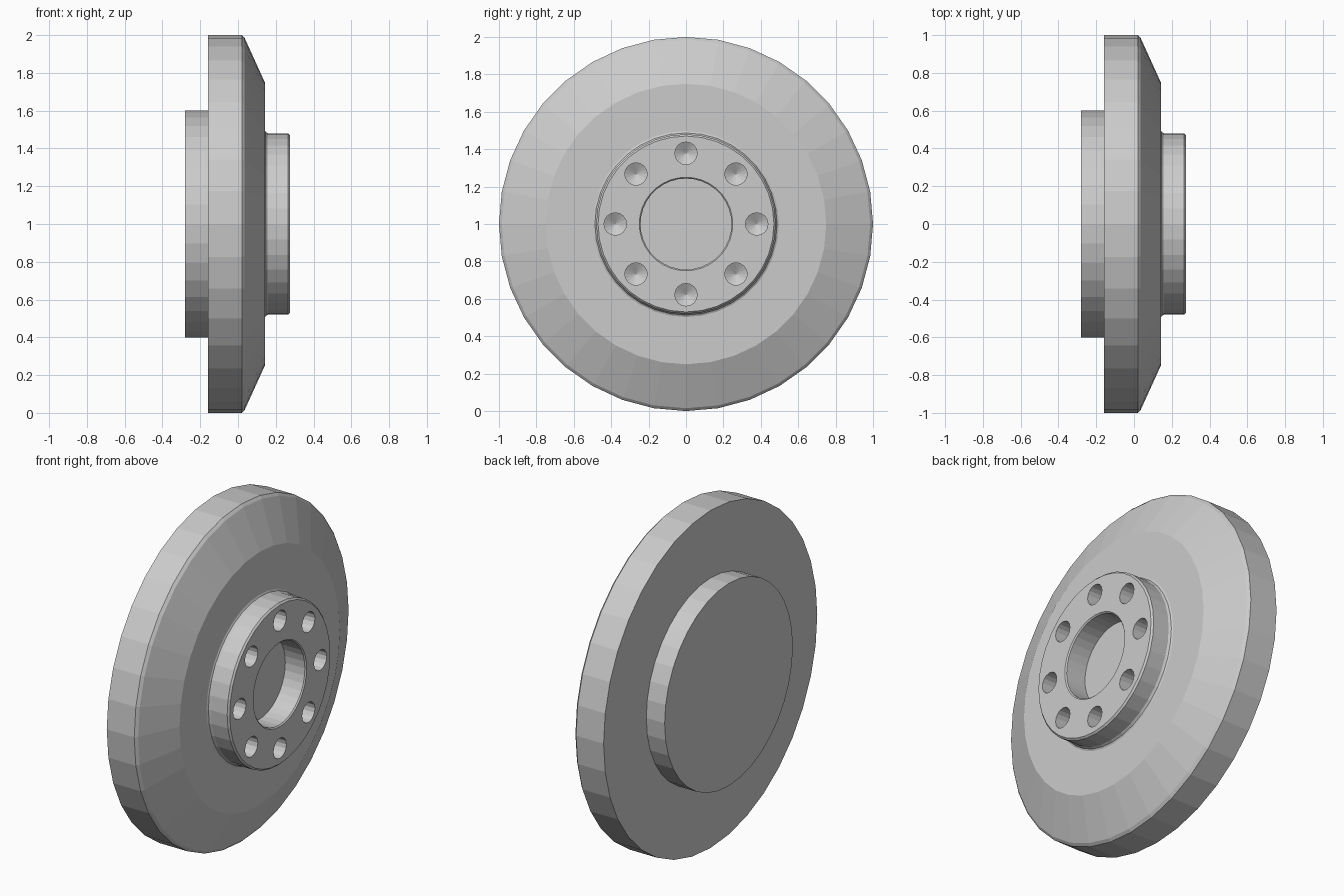
import bpy, bmesh, math
from mathutils import Vector, Matrix

if "Cube" in bpy.data.objects:
    bpy.data.objects.remove(bpy.data.objects["Cube"])

SIDES = 36


def lathe(name, profile, sides, y=0.0, z=1.0):
    """Revolve (x, radius) points around an axis parallel to x; ends at radius 0."""
    bm = bmesh.new()
    rings = []
    for x, r in profile:
        if r == 0:
            rings.append([bm.verts.new((x, y, z))] * sides)
        else:
            rings.append([bm.verts.new((x, y + r * math.cos(2 * math.pi * i / sides),
                                        z + r * math.sin(2 * math.pi * i / sides)))
                          for i in range(sides)])
    for a, b in zip(rings, rings[1:]):
        for i in range(sides):
            j = (i + 1) % sides
            quad = list(dict.fromkeys((a[i], a[j], b[j], b[i])))
            bm.faces.new(quad)
    bmesh.ops.recalc_face_normals(bm, faces=bm.faces)
    mesh = bpy.data.meshes.new(name)
    bm.to_mesh(mesh)
    bm.free()
    obj = bpy.data.objects.new(name, mesh)
    bpy.context.collection.objects.link(obj)
    return obj


# Flanged disc: rear boss, rim, sloped face, front hub with blind bore
disc = lathe("flanged_disc", [
    (-0.28, 0), (-0.28, 0.60), (-0.16, 0.60), (-0.16, 1.0),
    (0.02, 1.0), (0.035, 0.985), (0.142, 0.75),
    (0.142, 0.497), (0.147, 0.487), (0.16, 0.48),
    (0.265, 0.48), (0.275, 0.47),
    (0.275, 0.25), (0.268, 0.243), (0.14, 0.243), (0.14, 0)], SIDES)

# Eight drilled holes with conical bottoms
cutters = []
for k in range(8):
    a = k * math.pi / 4
    cutters.append(lathe(f"hole_cutter_{k}", [
        (0.32, 0), (0.32, 0.06), (0.155, 0.06), (0.12, 0)],
        16, 0.378 * math.cos(a), 1 + 0.378 * math.sin(a)))

# V-shaped index mark running down the sloped face
start, end = Vector((0.142, 0.75, 1.003)), Vector((0.035, 0.985, 1.003))
along = (end - start).normalized()
side = Vector((0, 0, 1))
normal = side.cross(along).normalized()
frame = Matrix((along, side, normal)).transposed().to_4x4()
bpy.ops.mesh.primitive_cube_add(size=1)
mark = bpy.context.object
mark.name = "index_mark_cutter"
turn = Matrix.Rotation(math.pi / 4, 4, 'X')
mark.data.transform(Matrix.Translation((start + end) / 2) @ frame @ turn
                    @ Matrix.Diagonal((0.33, 0.023, 0.023, 1)))
cutters.append(mark)

# Cut the details and discard the cutters
for c in cutters:
    c.hide_render = True
    mod = disc.modifiers.new(c.name, 'BOOLEAN')
    mod.operation = 'DIFFERENCE'
    mod.solver = 'EXACT'
    mod.object = c
bpy.context.view_layer.objects.active = disc
for mod in list(disc.modifiers):
    bpy.ops.object.modifier_apply(modifier=mod.name)
for c in cutters:
    bpy.data.objects.remove(c)
